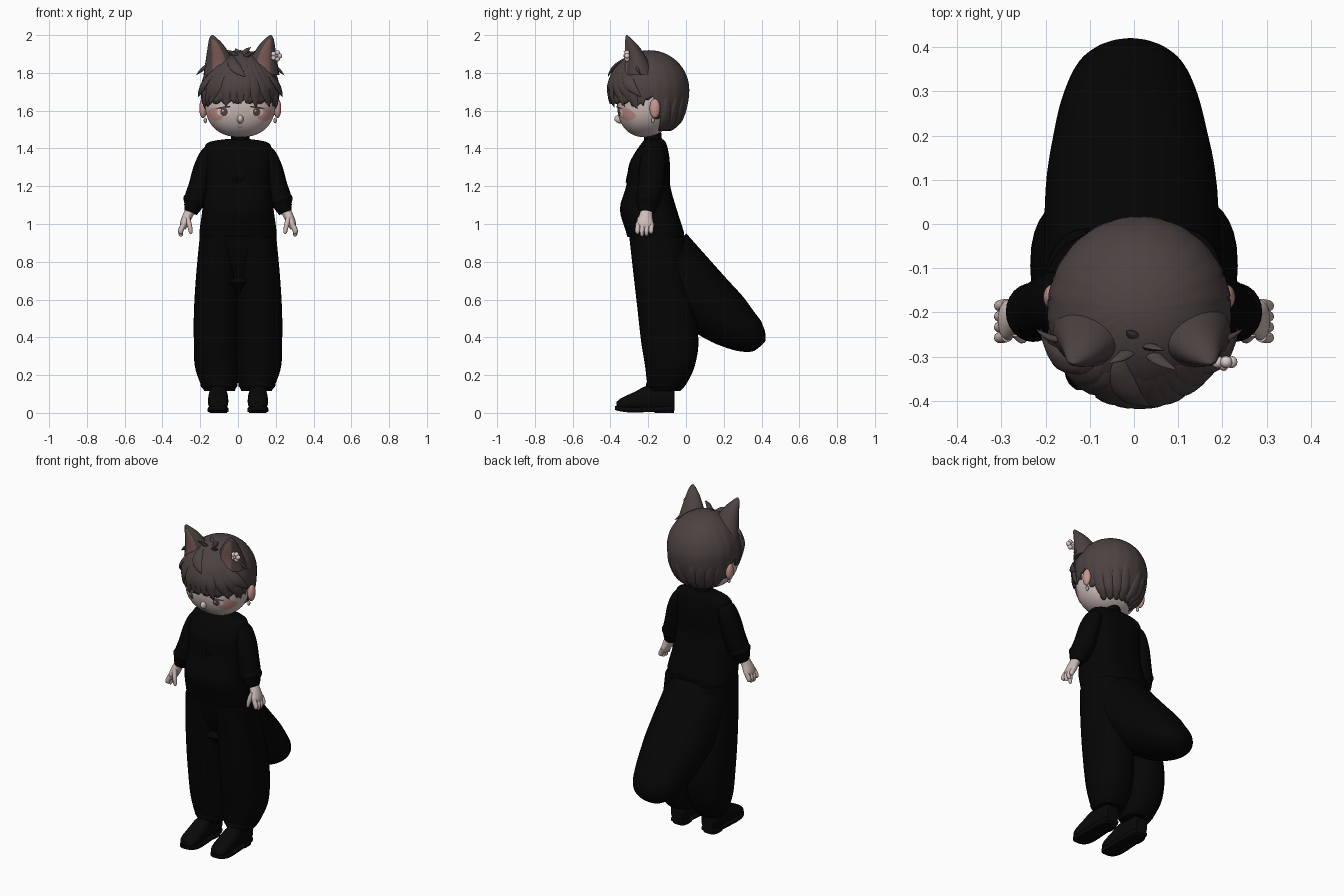
import bpy, bmesh, math, random
from mathutils import Vector

random.seed(4)
if "Cube" in bpy.data.objects:
    bpy.data.objects.remove(bpy.data.objects["Cube"], do_unlink=True)


def material(name, r, g, b):
    m = bpy.data.materials.new(name)
    m.use_nodes = True
    m.diffuse_color = (r, g, b, 1)
    m.node_tree.nodes["Principled BSDF"].inputs["Base Color"].default_value = (r, g, b, 1)
    return m


BLACK = material("black cloth", .0014, .0014, .0014)
SHOE = material("black leather", .0025, .0025, .0025)
HAIR = material("dark brown hair", .072, .056, .053)
SKIN = material("pale skin", .62, .51, .48)
BLUSH = material("pink blush", .58, .31, .28)
INNER = material("inner ear rose", .19, .1, .09)
WHITE = material("soft white", .72, .62, .6)
EYE = material("eye brown", .1, .06, .055)
SILVER = material("silver", .4, .38, .38)
made = []


def finish(name, bm, mat):
    bmesh.ops.recalc_face_normals(bm, faces=bm.faces)
    me = bpy.data.meshes.new(name)
    bm.to_mesh(me)
    bm.free()
    me.materials.append(mat)
    ob = bpy.data.objects.new(name, me)
    bpy.context.collection.objects.link(ob)
    made.append(ob)
    return ob


def smooth_rings(rings, n):
    """Catmull-Rom through rings of (x, y, z, half width, half depth)."""
    out = []
    for i in range(len(rings) - 1):
        a, b, c, d = (rings[max(0, min(len(rings) - 1, i + k))] for k in (-1, 0, 1, 2))
        for j in range(n):
            t = j / n
            out.append([.5 * (2 * q + (r - p) * t + (2 * p - 5 * q + 4 * r - s) * t * t
                        + (3 * q - p - 3 * r + s) * t ** 3) for p, q, r, s in zip(a, b, c, d)])
    return out + [list(rings[-1])]


def loft(name, rings, mat, axis=None, ref=(1, 0, 0), p=2, segs=24, steps=4):
    rings = smooth_rings(rings, steps)
    pts = [Vector(r[:3]) for r in rings]
    bm = bmesh.new()
    rows = []
    for i, r in enumerate(rings):
        t = Vector(axis) if axis else pts[min(i + 1, len(pts) - 1)] - pts[max(i - 1, 0)]
        t.normalize()
        side = Vector(ref)
        side = (side - t * side.dot(t)).normalized()
        other = t.cross(side)
        row = []
        for k in range(segs):
            a = math.tau * k / segs
            c, s = math.cos(a), math.sin(a)
            u = math.copysign(abs(c) ** (2 / p), c) * max(r[3], .0008)
            v = math.copysign(abs(s) ** (2 / p), s) * max(r[4], .0008)
            row.append(bm.verts.new(pts[i] + side * u + other * v))
        rows.append(row)
    for a, b in zip(rows, rows[1:]):
        for k in range(segs):
            j = (k + 1) % segs
            bm.faces.new((a[k], a[j], b[j], b[k]))
    bm.faces.new(rows[0])
    bm.faces.new(rows[-1])
    return finish(name, bm, mat)


def ball(name, loc, size, mat, p=2, segs=24):
    bm = bmesh.new()
    bmesh.ops.create_uvsphere(bm, u_segments=segs, v_segments=segs * 2 // 3, radius=1)
    for v in bm.verts:
        k = sum(abs(c) ** p for c in v.co) ** (-1 / p)
        v.co = Vector([l + c * k * s for l, c, s in zip(loc, v.co, size)])
    return finish(name, bm, mat)


UP = (0, 0, 1)
HX = .012

# Jacket body and high collar
loft("jacket", [(0, -.17, 1.45, .06, .045), (0, -.17, 1.428, .165, .065), (0, -.185, 1.36, .178, .096),
                (0, -.195, 1.3, .175, .11), (0, -.2, 1.2, .175, .117), (0, -.2, 1.08, .188, .15),
                (0, -.168, .97, .203, .153), (0, -.16, .93, .203, .15)], BLACK, UP, p=2.5, segs=40)
loft("collar", [(HX, -.175, 1.41, .06, .052), (HX, -.175, 1.46, .048, .046),
                (HX, -.178, 1.53, .045, .043)], BLACK, UP)
loft("hips", [(0, -.155, .96, .195, .145), (0, -.14, .8, .19, .125),
              (0, -.11, .6, .12, .07), (0, -.1, .45, .05, .03)], BLACK, UP, p=2.4, segs=36)

# Big drooping tail
loft("tail", [(-.004, -.13, .82, .2, .185), (-.006, .08, .61, .194, .168), (-.008, .2, .508, .174, .15),
              (-.008, .285, .445, .153, .122), (-.008, .355, .405, .122, .092),
              (-.008, .395, .388, .078, .056), (-.008, .418, .378, .004, .004)], BLACK, segs=40)

for s, side in ((-1, "right"), (1, "left")):
    # Wide trousers
    loft(side + "_trouser_leg",
         [(s * .1, -.155, .93, .103, .145), (s * .108, -.14, .75, .112, .14), (s * .112, -.107, .55, .121, .15),
          (s * .112, -.086, .38, .122, .152), (s * .11, -.085, .25, .119, .132),
          (s * .101, -.1, .16, .1, .106), (s * .098, -.11, .115, .08, .08)], BLACK, UP, p=2.3, segs=32)
    loft(side + "_cuff_fold", [(s * .103, -.107, .175, .085, .095), (s * .1, -.11, .145, .098, .102),
                               (s * .1, -.11, .125, .08, .082)], BLACK, UP)
    # Shoes: upper, sole, heel
    x = s * .105
    loft(side + "_shoe", [(x, -.06, .07, .035, .045), (x, -.075, .08, .046, .065), (x, -.2, .08, .05, .065),
                          (x, -.27, .064, .054, .048), (x, -.34, .048, .05, .032),
                          (x, -.368, .04, .03, .018)], SHOE, (0, 1, 0), p=2.5)
    loft(side + "_sole", [(x, -.06, .025, .04, .012), (x, -.1, .022, .05, .013), (x, -.28, .016, .056, .014),
                          (x, -.35, .022, .048, .013), (x, -.375, .026, .026, .01)], SHOE, (0, 1, 0), p=5)
    loft(side + "_heel", [(x, -.115, 0, .046, .052), (x, -.115, .035, .048, .054)], SHOE, UP, p=3)
    # Sleeves, with a gathered cuff
    loft(side + "_sleeve",
         [(s * .135, -.17, 1.395, .035, .045), (s * .157, -.172, 1.36, .048, .064), (s * .182, -.178, 1.29, .055, .07),
          (s * .203, -.188, 1.2, .059, .068), (s * .222, -.198, 1.14, .06, .064), (s * .237, -.203, 1.1, .05, .056),
          (s * .25, -.207, 1.06, .035, .04)], BLACK)
    loft(side + "_sleeve_fold", [(s * .222, -.198, 1.15, .052, .056), (s * .229, -.2, 1.125, .063, .067),
                                 (s * .236, -.203, 1.1, .05, .055)], BLACK)
    # Hands
    loft(side + "_palm", [(s * .252, -.207, 1.075, .026, .03), (s * .268, -.213, 1.04, .026, .036),
                          (s * .285, -.217, 1.0, .023, .046), (s * .292, -.218, .975, .015, .04)], SKIN)
    for i in range(4):
        y = -.254 + i * .024
        tip = .935 + .012 * abs(i - 1.4)
        loft(f"{side}_finger_{i + 1}", [(s * .287, y, 1.0, .014, .013), (s * .303, y - .003, .965, .014, .013),
                                        (s * .3, y - .003, tip, .01, .009),
                                        (s * .298, y - .003, tip - .006, .002, .002)], SKIN, segs=10)
    loft(side + "_thumb", [(s * .268, -.24, 1.035, .014, .016), (s * .256, -.255, .99, .013, .014),
                           (s * .25, -.26, .955, .009, .009), (s * .249, -.26, .947, .002, .002)], SKIN, segs=10)
    # Lapels
    loft(side + "_lapel", [(s * .055, -.225, 1.425, .018, .006), (s * .06, -.272, 1.36, .028, .006),
                           (s * .03, -.301, 1.28, .022, .006), (s * .006, -.315, 1.22, .004, .005)], BLACK, segs=12)
    # Natural ears with drop earrings
    ball(side + "_ear", (HX + s * .197, -.165, 1.612), (.02, .028, .052), BLUSH)
    ball(side + "_earring", (HX + s * .185, -.175, 1.548), (.009, .009, .015), SILVER, segs=12)
    # Pointed animal ears
    cx = .018
    ear = [(cx + s * .113, -.245, 1.79, .088, .078), (cx + s * .116, -.258, 1.86, .074, .06),
           (cx + s * .133, -.285, 1.94, .045, .036), (cx + s * .149, -.306, 1.983, .021, .015),
           (cx + s * .154, -.314, 2.0, .004, .003)]
    loft(side + "_pointed_ear", ear, HAIR, UP)
    loft(side + "_pointed_ear_inside", [(a, b - d * .6, c - .006, w * .62, d * .46) for a, b, c, w, d in ear[:4]],
         INNER, UP)

# Head and nose
HC, HR, HP = Vector((HX, -.218, 1.645)), (.187, .147, .185), 2.3
ball("head", HC, HR, SKIN, p=HP, segs=48)
ball("nose", (HX, -.345, 1.556), (.018, .034, .024), SKIN, segs=16)


def face_plate(name, x, z, rx, rz, mat, off, tilt=0):
    """Thin oval laid on the front of the head."""
    bm = bmesh.new()

    def vert(u, v):
        px, pz = x + u * rx, z + v * rz + tilt * u * rx
        k = 1 - abs((px) / HR[0]) ** HP - abs((pz - HC.z) / HR[2]) ** HP
        return bm.verts.new((HX + px, HC.y - HR[1] * max(k, 0) ** (1 / HP) - off, pz))
    rows = [[vert(r / 4 * math.cos(a * math.tau / 24), r / 4 * math.sin(a * math.tau / 24))
             for a in range(24)] for r in range(1, 5)]
    mid = vert(0, 0)
    for k in range(24):
        j = (k + 1) % 24
        bm.faces.new((mid, rows[0][k], rows[0][j]))
        for a, b in zip(rows, rows[1:]):
            bm.faces.new((a[k], b[k], b[j], a[j]))
    return finish(name, bm, mat)


for s, side in ((-1, "right"), (1, "left")):
    face_plate(side + "_blush", s * .128, 1.582, .045, .036, BLUSH, .002)
    face_plate(side + "_eye_white", s * .088, 1.594, .036, .024, WHITE, .004)
    face_plate(side + "_iris", s * .086, 1.593, .02, .022, EYE, .006)
    face_plate(side + "_eye_glint", s * .086 - .006, 1.6, .005, .005, WHITE, .008)
    face_plate(side + "_upper_lid_line", s * .09, 1.616, .04, .005, EYE, .008, -s * .15)
face_plate("mouth", 0, 1.513, .018, .004, BLUSH, .003)

# Hair cap with a jagged lower edge, open around the face and ears
C = Vector((HX, -.195, 1.71))


def hair_point(th, ph, k=1.0):
    low = ph > math.pi / 2
    rz, r = (.24, math.sin(ph) ** .8) if low else (.21, math.sin(ph))
    return C + Vector((.207 * r * math.sin(th), -.212 * r * math.cos(th), rz * math.cos(ph))) * k


def hem(th):
    d = abs(math.degrees(th))
    z = 1.64 if d < 60 else 1.625 if d < 82 else 1.66 if d < 98 else 1.56 if d < 112 else 1.495
    return math.acos((z - C.z) / .24)


bm = bmesh.new()
N, M = 120, 22
rows = []
for j in range(1, M + 1):
    row = []
    for i in range(N):
        th = math.tau * i / N - math.pi
        jag = (.07 if i % 6 < 3 else -.02) * (i % 3) / 2
        ph = (hem(th) - jag) * j / M
        k = 1 + .012 * (j / M) * abs(math.sin(th * 10))
        row.append(bm.verts.new(hair_point(th, ph, k)))
    rows.append(row)
top = bm.verts.new(hair_point(0, 0))
for i in range(N):
    n = (i + 1) % N
    bm.faces.new((top, rows[0][i], rows[0][n]))
    for a, b in zip(rows, rows[1:]):
        bm.faces.new((a[i], b[i], b[n], a[n]))
cap = finish("hair_cap", bm, HAIR)
mod = cap.modifiers.new("thickness", "SOLIDIFY")
mod.thickness, mod.offset = .012, -1


def lock(name, th0, th1, ph0, ph1, width, lift):
    rings = []
    for t, w in ((0, .25), (.3, .8), (.65, 1), (.9, .45), (1, .03)):
        th = math.radians(th0 + (th1 - th0) * t * t)
        x = hair_point(th, math.radians(ph0 + (ph1 - ph0) * t), .975 + (lift - .975) * t)
        rings.append((*x, width * w, .011 * w))
    a = math.radians((th0 + th1) / 2)
    loft(name, rings, HAIR, ref=(math.cos(a), math.sin(a), 0), segs=10)


# Fringe, side wisps and nape locks
for i in range(11):
    th = -75 + i * 15
    lock(f"fringe_lock_{i + 1}", th * .6, th + random.uniform(-9, 9), 38, random.uniform(106, 113),
         .034, 1.02)
for s, side in ((-1, "right"), (1, "left")):
    lock(side + "_side_wisp", s * 50, s * 80, 55, 98, .03, 1.1)
    lock(side + "_temple_lock", s * 60, s * 72, 60, 114, .028, 1.03)
    lock(side + "_loose_strand", s * 66, s * 80, 40, 72, .008, 1.2)
    for i in range(4):
        lock(f"{side}_nape_lock_{i + 1}", s * (118 + i * 16), s * (124 + i * 16), 90, 154, .03, 1.01)
lock("front_tuft", -20, 8, 30, 72, .03, 1.09)

# Small tufts standing on the crown
for i, (dx, dy, dz) in enumerate([(-.05, -.03, .03), (-.02, .02, .04), (.04, -.01, .045), (.06, -.04, .025)]):
    b = Vector((HX + dx * .4, -.27 + dy * .5, 1.88))
    loft(f"crown_tuft_{i + 1}", [(*b, .018, .01), (b.x + dx * .4, b.y + dy * .5, b.z + dz * .8, .014, .008),
                                 (b.x + dx, b.y + dy, b.z + dz + .01, .001, .001)], HAIR, segs=8)

# Flower clip on the left pointed ear
F = Vector((.203, -.312, 1.89))
for i in range(5):
    a = math.tau * i / 5
    ball(f"flower_petal_{i + 1}", F + Vector((math.cos(a) * .017, 0, math.sin(a) * .017)), (.014, .014, .014), WHITE, segs=12)
ball("flower_centre", F + Vector((0, -.012, 0)), (.009, .008, .009), BLUSH, segs=12)

# Smooth shading that keeps hard edges
bpy.ops.object.select_all(action="DESELECT")
for ob in made:
    ob.select_set(True)
bpy.context.view_layer.objects.active = made[0]
bpy.ops.object.shade_smooth_by_angle(angle=math.radians(45))
